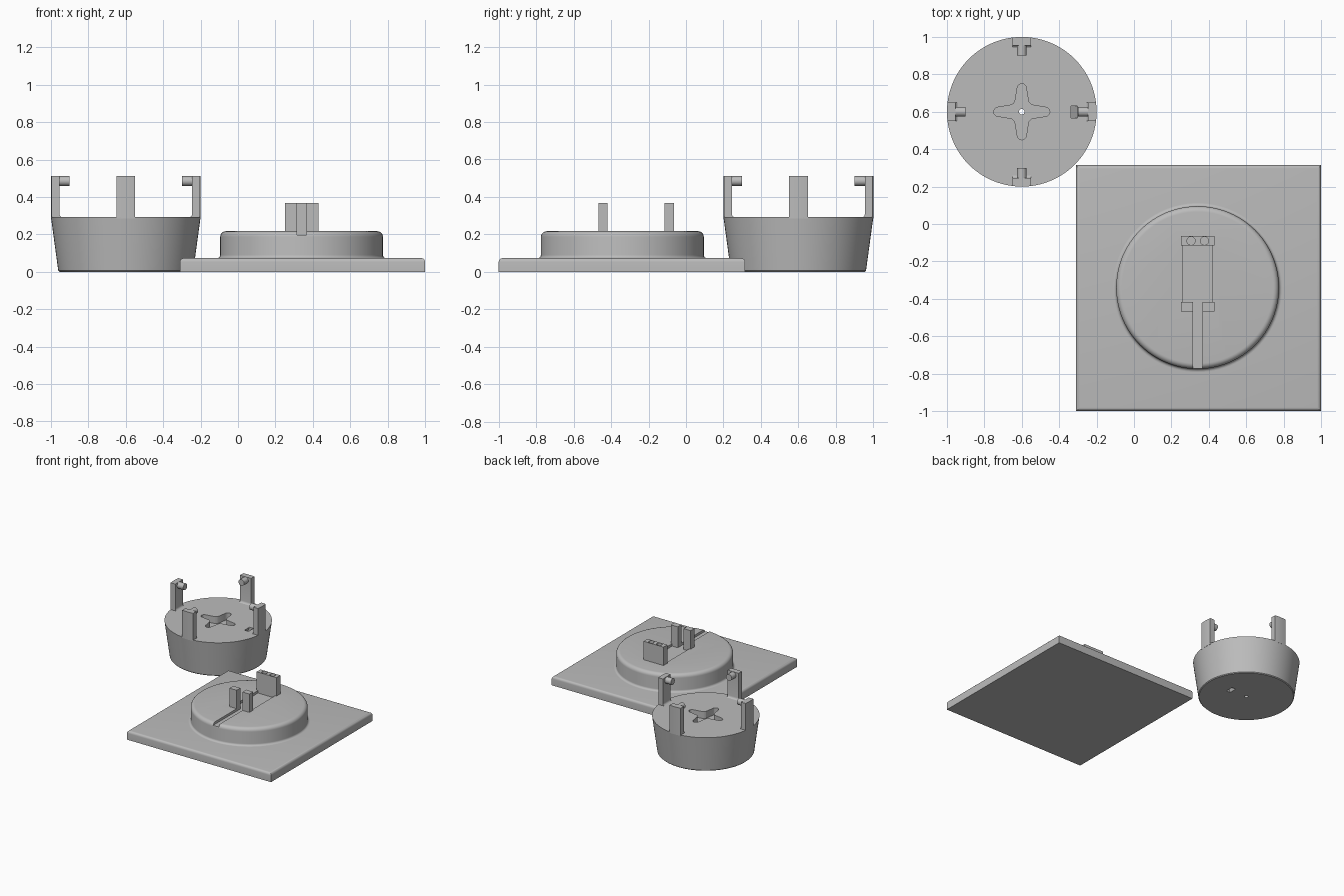
import bpy, bmesh, math
from mathutils import Matrix, Vector

if "Cube" in bpy.data.objects:
    bpy.data.objects.remove(bpy.data.objects["Cube"])

grey = bpy.data.materials.new("plain grey")
grey.diffuse_color = (0.5, 0.5, 0.5, 1)
grey.use_nodes = True
grey.node_tree.nodes["Principled BSDF"].inputs["Base Color"].default_value = grey.diffuse_color


def finish(name, bm, smooth=True):
    bmesh.ops.remove_doubles(bm, verts=bm.verts, dist=1e-6)
    bmesh.ops.recalc_face_normals(bm, faces=bm.faces)
    me = bpy.data.meshes.new(name)
    bm.to_mesh(me)
    bm.free()
    me.materials.append(grey)
    ob = bpy.data.objects.new(name, me)
    bpy.context.collection.objects.link(ob)
    if smooth:
        shade(ob)
    return ob


def shade(ob):
    bpy.ops.object.select_all(action='DESELECT')
    bpy.context.view_layer.objects.active = ob
    ob.select_set(True)
    bpy.ops.object.shade_smooth_by_angle(angle=math.radians(35))


def box(name, x0, x1, y0, y1, z0, z1):
    bm = bmesh.new()
    m = Matrix.Translation(((x0 + x1) / 2, (y0 + y1) / 2, (z0 + z1) / 2))
    bmesh.ops.create_cube(bm, size=1, matrix=m @ Matrix.Diagonal((x1 - x0, y1 - y0, z1 - z0, 1)))
    return finish(name, bm, False)


def rod(name, a, b, r, sides=24):
    a, b = Vector(a), Vector(b)
    d = b - a
    m = Matrix.Translation((a + b) / 2) @ d.to_track_quat('Z', 'Y').to_matrix().to_4x4()
    bm = bmesh.new()
    bmesh.ops.create_cone(bm, cap_ends=True, segments=sides, radius1=r, radius2=r,
                          depth=d.length, matrix=m)
    return finish(name, bm)


def lathe(name, profile, cx, cy, sides=96):
    """Solid of revolution with flat caps at both profile ends."""
    bm = bmesh.new()
    rings = [[bm.verts.new((cx + r * math.cos(i * math.tau / sides),
                            cy + r * math.sin(i * math.tau / sides), z))
              for i in range(sides)] for r, z in profile]
    for lo, hi in zip(rings, rings[1:]):
        for i in range(sides):
            j = (i + 1) % sides
            bm.faces.new((lo[i], lo[j], hi[j], hi[i]))
    bm.faces.new(rings[0][::-1])
    bm.faces.new(rings[-1])
    return finish(name, bm)


def prism(name, outline, z0, z1):
    bm = bmesh.new()
    lo = [bm.verts.new((x, y, z0)) for x, y in outline]
    f = bm.faces.new(lo)
    up = bmesh.ops.extrude_face_region(bm, geom=[f])
    bmesh.ops.translate(bm, vec=(0, 0, z1 - z0),
                        verts=[g for g in up["geom"] if isinstance(g, bmesh.types.BMVert)])
    return finish(name, bm, False)


def combine(ob, other, op='DIFFERENCE'):
    mod = ob.modifiers.new("cut", 'BOOLEAN')
    mod.object, mod.operation, mod.solver = other, op, 'EXACT'
    bpy.context.view_layer.update()
    me = bpy.data.meshes.new_from_object(ob.evaluated_get(bpy.context.evaluated_depsgraph_get()))
    ob.modifiers.clear()
    ob.data = me
    bpy.data.objects.remove(other)
    shade(ob)


def arc(cx, cz, r, a0, a1, n=6):
    return [(cx + r * math.cos(math.radians(a0 + (a1 - a0) * i / n)),
             cz + r * math.sin(math.radians(a0 + (a1 - a0) * i / n))) for i in range(n + 1)]


# square plate with rounded upper rim
plate = box("base_plate", -0.31, 1, -1, 0.315, 0, 0.073)
bm = bmesh.new()
bm.from_mesh(plate.data)
rim = [e for e in bm.edges if all(v.co.z > 0.05 for v in e.verts)]
bmesh.ops.bevel(bm, geom=rim, offset=0.02, segments=5, profile=0.5, affect='EDGES')
bm.to_mesh(plate.data)
bm.free()
shade(plate)

# raised disc with a flared foot and rounded shoulder
CX, CY = 0.34, -0.34
disc = lathe("raised_disc", [(0.452, 0.05)] + arc(0.452, 0.09, 0.017, 270, 180)
             + arc(0.405, 0.187, 0.03, 0, 90), CX, CY)
combine(disc, box("groove_cutter", 0.315, 0.367, -0.85, -0.40, 0.197, 0.3))
combine(disc, box("pocket_cutter", 0.262, 0.418, -0.42, -0.112, 0.197, 0.3))

# split front post and drilled rear post
for side, x0, x1 in (("left", 0.25, 0.315), ("right", 0.367, 0.43)):
    box("front_post_" + side, x0, x1, -0.467, -0.418, 0.19, 0.368)
rear = box("rear_post", 0.25, 0.43, -0.115, -0.065, 0.19, 0.368)
for x in (0.305, 0.377):
    combine(rear, rod("hole_cutter", (x, -0.09, 0.25), (x, -0.09, 0.4), 0.022))

# tapered cup body
UX, UY = -0.6, 0.6
cup = lathe("cup_body", [(0.355, 0), (0.361, 0.006), (0.397, 0.27), (0.4, 0.292)], UX, UY)

# four-armed star recess with soft tips and curved inner corners
star = []
for k in range(4):
    q = math.radians(90 * k)
    tip = arc(0.126, 0, 0.024, -80, 80, 8)
    lobe = [(0.055, -0.036)] + tip + [(0.055, 0.036), (0.044, 0.044)]
    star += [(UX + x * math.cos(q) - y * math.sin(q),
              UY + x * math.sin(q) + y * math.cos(q)) for x, y in lobe]
combine(cup, prism("star_cutter", star, 0.235, 0.4))
combine(cup, rod("centre_hole_cutter", (UX, UY, -0.1), (UX, UY, 0.4), 0.015))

# slanted channel running from beside one arm down to the underside
channel = box("channel_cutter", -0.018, 0.018, -0.032, 0.032, -0.1, 0.4)
for v in channel.data.vertices:
    v.co.x += UX + 0.15 + 0.13 * v.co.z / 0.292
    v.co.y += UY
combine(cup, channel)

# upright arms with curved outer face, filleted foot and inward peg
for k in range(4):
    rot = Matrix.Translation((UX, UY, 0)) @ Matrix.Rotation(math.radians(90 * k), 4, 'Z')
    bm = bmesh.new()
    steps = 6
    inner = [(0.337, 0.285)] + arc(0.337, 0.309, 0.018, 270, 360, 4) + [(0.355, 0.512)]
    rows = []
    for i in range(steps + 1):
        y = -0.05 + 0.1 * i / steps
        out = math.sqrt(0.16 - y * y)
        pts = [(out, 0.285)] + inner + [(out, 0.512)]
        rows.append([bm.verts.new(rot @ Vector((x, y, z))) for x, z in pts])
    n = len(rows[0])
    for a, b in zip(rows, rows[1:]):
        for i in range(n):
            bm.faces.new((a[i], a[(i + 1) % n], b[(i + 1) % n], b[i]))
    bm.faces.new(rows[0])
    bm.faces.new(rows[-1])
    finish(f"arm_{k + 1}", bm)
    rod(f"peg_{k + 1}", rot @ Vector((0.37, 0, 0.485)), rot @ Vector((0.3, 0, 0.485)), 0.026)
